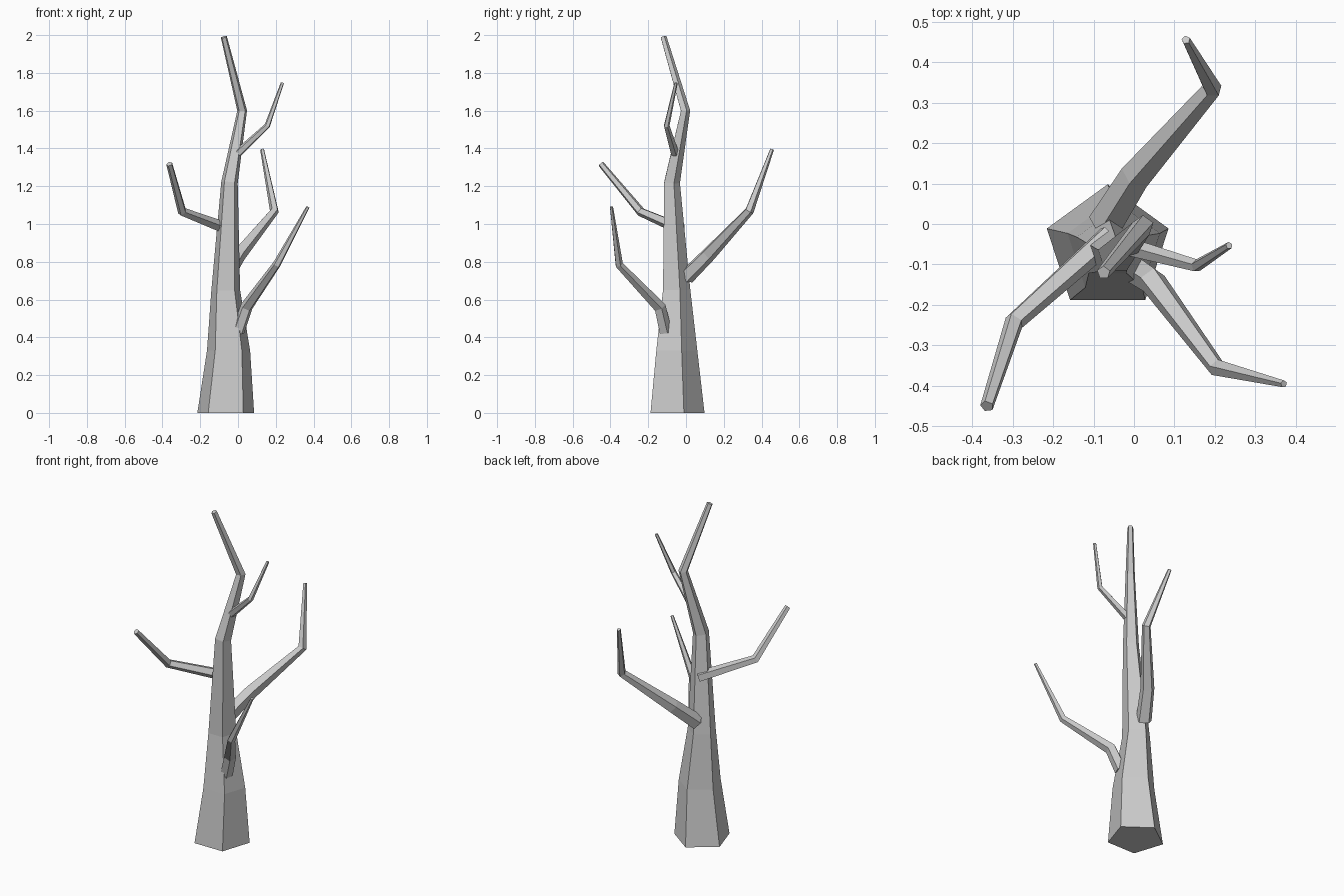
import bpy
import bmesh
from math import sin, cos, tau
from mathutils import Vector

cube = bpy.data.objects.get("Cube")
if cube:
    bpy.data.objects.remove(cube, do_unlink=True)

SIDES = 5
UP = Vector((0, 0, 1))

bark = bpy.data.materials.new("grey_bark")
bark.use_nodes = True
GREY = (0.6, 0.6, 0.6, 1)
bark.diffuse_color = GREY
bark.node_tree.nodes["Principled BSDF"].inputs["Base Color"].default_value = GREY


def limb(name, stations, flat_start=False):
    """Sweep a tapering pentagon through (x, y, z, radius) stations."""
    points = [Vector(s[:3]) for s in stations]
    steps = [(b - a).normalized() for a, b in zip(points, points[1:])]
    bm = bmesh.new()
    rings = []
    turn = None
    previous = UP
    for i, (point, station) in enumerate(zip(points, stations)):
        before = steps[max(i - 1, 0)]
        after = steps[min(i, len(steps) - 1)]
        tangent = (before + after).normalized()
        if i == 0 and flat_start:
            tangent = UP
        # Carry the cross-section along without twisting it
        bend = previous.rotation_difference(tangent)
        turn = bend @ turn if turn else bend
        previous = tangent
        ring = []
        for k in range(SIDES):
            a = tau * k / SIDES
            offset = Vector((-sin(a), cos(a), 0)) * station[3]
            ring.append(bm.verts.new(point + turn @ offset))
        rings.append(ring)
    for low, high in zip(rings, rings[1:]):
        for k in range(SIDES):
            n = (k + 1) % SIDES
            bm.faces.new((low[k], low[n], high[n], high[k]))
    bm.faces.new(rings[0][::-1])
    bm.faces.new(rings[-1])
    bmesh.ops.recalc_face_normals(bm, faces=bm.faces)
    mesh = bpy.data.meshes.new(name)
    bm.to_mesh(mesh)
    bm.free()
    mesh.materials.append(bark)
    obj = bpy.data.objects.new(name, mesh)
    bpy.context.collection.objects.link(obj)
    return obj


# Trunk, bending at the crown
limb("trunk", [
    (-0.065, -0.06, 0, 0.158),
    (-0.05, -0.06, 0.33, 0.12),
    (-0.065, -0.057, 0.65, 0.08),
    (-0.045, -0.078, 1.22, 0.046),
    (0.022, -0.005, 1.6, 0.027),
    (-0.075, -0.12, 1.99, 0.017),
], flat_start=True)

# Branches, lowest first
limb("front_branch", [
    (0.0, -0.11, 0.43, 0.036),
    (0.045, -0.14, 0.56, 0.034),
    (0.205, -0.355, 0.785, 0.022),
    (0.37, -0.395, 1.09, 0.009),
])
limb("back_branch", [
    (-0.07, 0.0, 0.72, 0.045),
    (0.005, 0.12, 0.84, 0.04),
    (0.193, 0.335, 1.07, 0.025),
    (0.128, 0.455, 1.395, 0.011),
])
limb("right_branch", [
    (-0.06, -0.03, 0.975, 0.033),
    (-0.295, -0.24, 1.065, 0.025),
    (-0.363, -0.45, 1.318, 0.017),
])
limb("upper_twig", [
    (0.0, -0.06, 1.375, 0.023),
    (0.155, -0.103, 1.52, 0.016),
    (0.235, -0.053, 1.747, 0.009),
])
